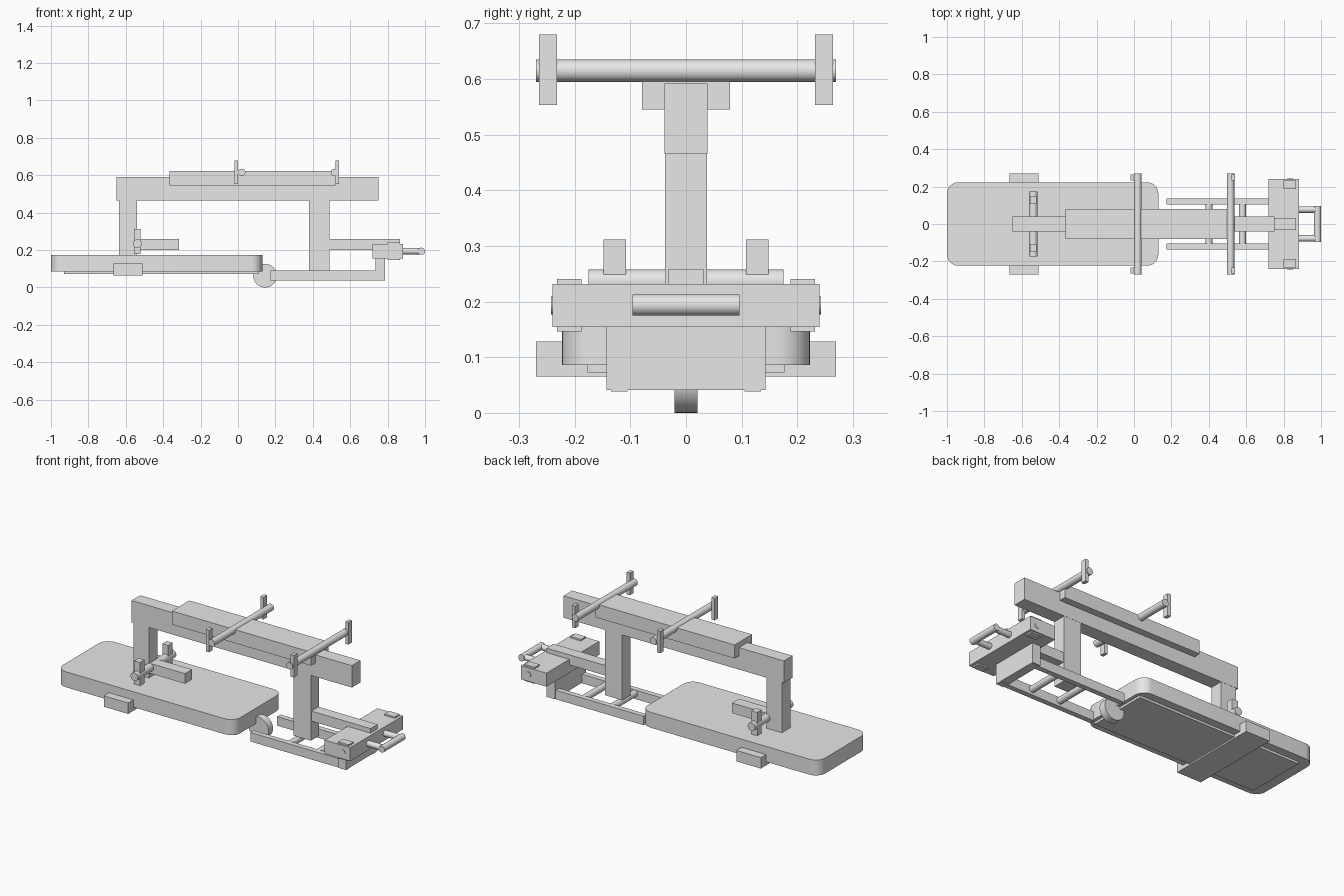
import bpy, bmesh, math
from mathutils import Matrix

if "Cube" in bpy.data.objects:
    bpy.data.objects.remove(bpy.data.objects["Cube"])

grey = bpy.data.materials.new("light_grey")
grey.diffuse_color = (0.8, 0.8, 0.8, 1)
grey.use_nodes = True
grey.node_tree.nodes["Principled BSDF"].inputs["Base Color"].default_value = grey.diffuse_color


def finish(name, bm):
    me = bpy.data.meshes.new(name)
    bm.to_mesh(me)
    bm.free()
    me.materials.append(grey)
    ob = bpy.data.objects.new(name, me)
    bpy.context.collection.objects.link(ob)
    return ob


def box(name, x, y, z, radius=0):
    """Box from (min, max) ranges, optionally with rounded vertical edges."""
    bm = bmesh.new()
    bmesh.ops.create_cube(bm, size=1)
    for v in bm.verts:
        v.co = [(r[0] + r[1]) / 2 + c * (r[1] - r[0]) for c, r in zip(v.co, (x, y, z))]
    if radius:
        edges = [e for e in bm.edges if abs(e.verts[0].co.z - e.verts[1].co.z) > 1e-4]
        bmesh.ops.bevel(bm, geom=edges, offset=radius, segments=8, profile=0.5, affect='EDGES')
    ob = finish(name, bm)
    if radius:
        smooth(ob)
    return ob


def smooth(ob):
    bpy.ops.object.select_all(action='DESELECT')
    ob.select_set(True)
    bpy.context.view_layer.objects.active = ob
    bpy.ops.object.shade_smooth_by_angle(angle=math.radians(35))


def rod(name, centre, radius, length, axis='Y', segments=32):
    bm = bmesh.new()
    turn = Matrix.Rotation(math.pi / 2, 4, 'X' if axis == 'Y' else 'Y')
    bmesh.ops.create_cone(bm, cap_ends=True, segments=segments, radius1=radius, radius2=radius,
                          depth=length, matrix=Matrix.Translation(centre) @ turn)
    ob = finish(name, bm)
    smooth(ob)
    return ob


def pair(name, x, y, z):
    """The same box on both sides of the centre line."""
    box(name + "_left", x, y, z)
    box(name + "_right", x, (-y[1], -y[0]), z)


# Rear deck with underside panel, runners and outriggers
box("deck", (-1, 0.13), (-0.223, 0.223), (0.086, 0.175), 0.06)
box("underside_panel", (-0.93, 0.11), (-0.177, 0.177), (0.073, 0.09))
box("outrigger", (-0.665, -0.51), (-0.27, 0.27), (0.065, 0.128))

# Main frame
box("rear_post", (-0.637, -0.54), (-0.038, 0.038), (0.17, 0.47))
box("front_post", (0.38, 0.49), (-0.038, 0.038), (0.09, 0.47))
box("top_beam", (-0.65, 0.752), (-0.039, 0.039), (0.466, 0.592))
box("top_pad", (-0.365, 0.52), (-0.079, 0.079), (0.545, 0.623))

# Upper cross bars with end tabs
for n, bar_x, tab_x in (("middle", 0.02, -0.01), ("front", 0.516, 0.53)):
    rod(n + "_cross_bar", (bar_x, 0, 0.615), 0.02, 0.54)
    pair(n + "_bar_tab", (tab_x - 0.01, tab_x + 0.01), (0.232, 0.264), (0.553, 0.68))

# Lower rear bar with tabs, and the arms of both posts
rod("rear_lower_bar", (-0.538, 0, 0.235), 0.023, 0.35)
pair("rear_bar_tab", (-0.557, -0.52), (0.108, 0.148), (0.178, 0.312))
box("rear_arm", (-0.56, -0.315), (-0.032, 0.032), (0.2, 0.258))
box("front_arm", (0.48, 0.866), (-0.032, 0.032), (0.2, 0.258))

# Wheel and fork
rod("wheel", (0.145, 0, 0.063), 0.063, 0.042, segments=48)
pair("fork_rail", (0.175, 0.785), (0.105, 0.135), (0.038, 0.09))
box("fork_end_plate", (0.735, 0.786), (-0.143, 0.143), (0.041, 0.158))
for i, x in enumerate((0.4, 0.58)):
    rod("fork_cross_rod_%d" % (i + 1), (x, 0, 0.07), 0.019, 0.25)

# Front block with side clamps and through pin
box("front_block", (0.72, 0.882), (-0.24, 0.24), (0.154, 0.232))
pair("block_clamp", (0.8, 0.866), (0.188, 0.232), (0.146, 0.241))
rod("block_pin", (0.835, 0, 0.193), 0.016, 0.486)

# Handle
for side, y in (("left", 0.077), ("right", -0.077)):
    rod("handle_rod_" + side, (0.92, y, 0.194), 0.017, 0.1, 'X')
rod("handle_grip", (0.981, 0, 0.194), 0.019, 0.192)
